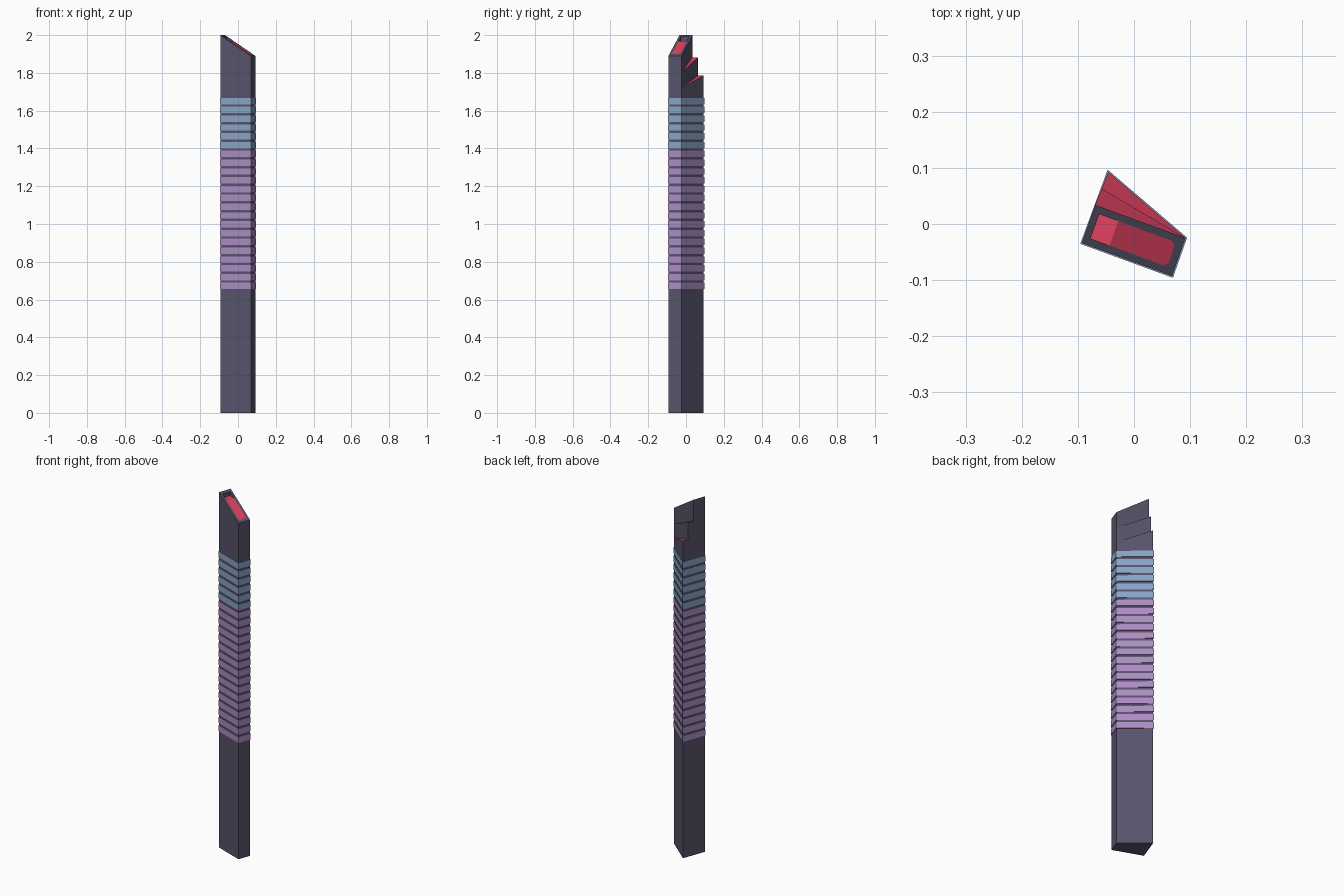
import bpy, bmesh
from mathutils import Vector

if "Cube" in bpy.data.objects:
    bpy.data.objects.remove(bpy.data.objects["Cube"])


def mat(name, r, g, b):
    lin = [(c / 255 / 12.92 if c < 11 else ((c / 255 + 0.055) / 1.055) ** 2.4) for c in (r, g, b)]
    m = bpy.data.materials.new(name)
    m.diffuse_color = (*lin, 1)
    m.use_nodes = True
    m.node_tree.nodes["Principled BSDF"].inputs["Base Color"].default_value = m.diffuse_color
    return m


DARK = mat("dark slate", 88, 83, 106)
RED = mat("crimson", 226, 66, 98)
PURPLE = mat("lilac", 170, 140, 194)
BLUE = mat("steel blue", 136, 164, 196)

# Plan corners: A, B front edge, C right back, E < F < D along the left wall
A, B, C, D = (-.093, -.034), (.068, -.093), (.092, -.025), (-.046, .093)
E, F = (-.069, .034), (-.0575, .063)
HIGH, LOW = 2.0, 1.89
STEP2, STEP3 = (1.882, 1.80), (1.785, 1.72)   # (left height, height at C)


def finish(name, bm, mats):
    bmesh.ops.remove_doubles(bm, verts=bm.verts, dist=1e-5)
    bmesh.ops.recalc_face_normals(bm, faces=bm.faces)
    me = bpy.data.meshes.new(name)
    bm.to_mesh(me)
    bm.free()
    for m in mats:
        me.materials.append(m)
    ob = bpy.data.objects.new(name, me)
    bpy.context.collection.objects.link(ob)
    return ob


def p(xy, z):
    return Vector((xy[0], xy[1], z))


# Tower body
bm = bmesh.new()


def face(pts, mi=0):
    f = bm.faces.new([bm.verts.new(q) for q in pts])
    f.material_index = mi


def top(u, v, z=None):
    """Point on the sloped roof, u along the long side, v across."""
    a, b, e = p(A, HIGH), p(B, LOW), p(E, HIGH)
    q = a + (b - a) * u + (e - a) * v
    return q if z is None else Vector((q.x, q.y, z))


RB, RC = top(1, 0), top(1, 1)
face([p(A, 0), p(B, 0), p(C, 0), p(D, 0)])
face([p(A, 0), p(B, 0), RB, p(A, HIGH)])
face([p(B, 0), p(C, 0), p(C, STEP3[1]), p(C, STEP2[1]), RC, RB])
face([p(C, 0), p(D, 0), p(D, STEP3[0]), p(C, STEP3[1])])
face([p(D, 0), p(A, 0), p(A, HIGH), p(E, HIGH), p(E, STEP2[0]),
      p(F, STEP2[0]), p(F, STEP3[0]), p(D, STEP3[0])])
# stepped terraces: red fan tops and dark risers
face([p(C, STEP3[1]), p(D, STEP3[0]), p(F, STEP3[0])], 1)
face([p(C, STEP3[1]), p(F, STEP3[0]), p(F, STEP2[0]), p(C, STEP2[1])])
face([p(C, STEP2[1]), p(F, STEP2[0]), p(E, STEP2[0])], 1)
face([p(C, STEP2[1]), p(E, STEP2[0]), p(E, HIGH), RC])

# roof rim, then flush red slope, and level pocket at the high end
U0, U1, U2, U3, V0, V1 = .07, .28, .88, .92, .18, .82
C0, C1 = V0 + .1, V1 - .1
face([top(0, 0), RB, top(U2, V0), top(U1, V0), top(U0, V0)])
face([RB, top(U3, C0), top(U2, V0)])
face([RB, RC, top(U3, C1), top(U3, C0)])
face([RC, top(U2, V1), top(U3, C1)])
face([RC, top(0, 1), top(U0, V1), top(U1, V1), top(U2, V1)])
face([top(0, 1), top(0, 0), top(U0, V0), top(U0, V1)])
face([top(U1, V0), top(U2, V0), top(U3, C0), top(U3, C1), top(U2, V1), top(U1, V1)], 1)
zf = top(U1, 0).z
face([top(U0, V0, zf), top(U1, V0), top(U1, V1), top(U0, V1, zf)], 1)
face([top(U0, V0), top(U0, V1), top(U0, V1, zf), top(U0, V0, zf)])
for v in (V0, V1):
    face([top(U0, v), top(U1, v), top(U0, v, zf)])
finish("tower_body", bm, [DARK, RED])


# Floor bands: thin rings just outside the walls
def offset(poly, d):
    out = []
    for i, q in enumerate(poly):
        q = Vector(q)
        e1 = (q - Vector(poly[i - 1])).normalized()
        e2 = (Vector(poly[(i + 1) % len(poly)]) - q).normalized()
        n1, n2 = Vector((e1.y, -e1.x)), Vector((e2.y, -e2.x))
        out.append(q + (n1 + n2) * d / (1 + n1.dot(n2)))
    return out


inner, outer = offset([A, B, C, D], -.001), offset([A, B, C, D], .0022)


def bands(name, material, first, count, pitch=.0466, height=.034):
    bm = bmesh.new()
    for k in range(count):
        z0 = .655 + (first + k) * pitch
        z1 = z0 + height
        loops = [[bm.verts.new(p(q, z)) for q in poly]
                 for poly, z in ((inner, z0), (outer, z0), (outer, z1), (inner, z1))]
        for a, b in zip(loops, loops[1:] + loops[:1]):
            for i in range(4):
                j = (i + 1) % 4
                bm.faces.new([a[i], a[j], b[j], b[i]])
    finish(name, bm, [material])


bands("lower_floor_bands", PURPLE, 0, 16)
bands("upper_floor_bands", BLUE, 16, 6)
